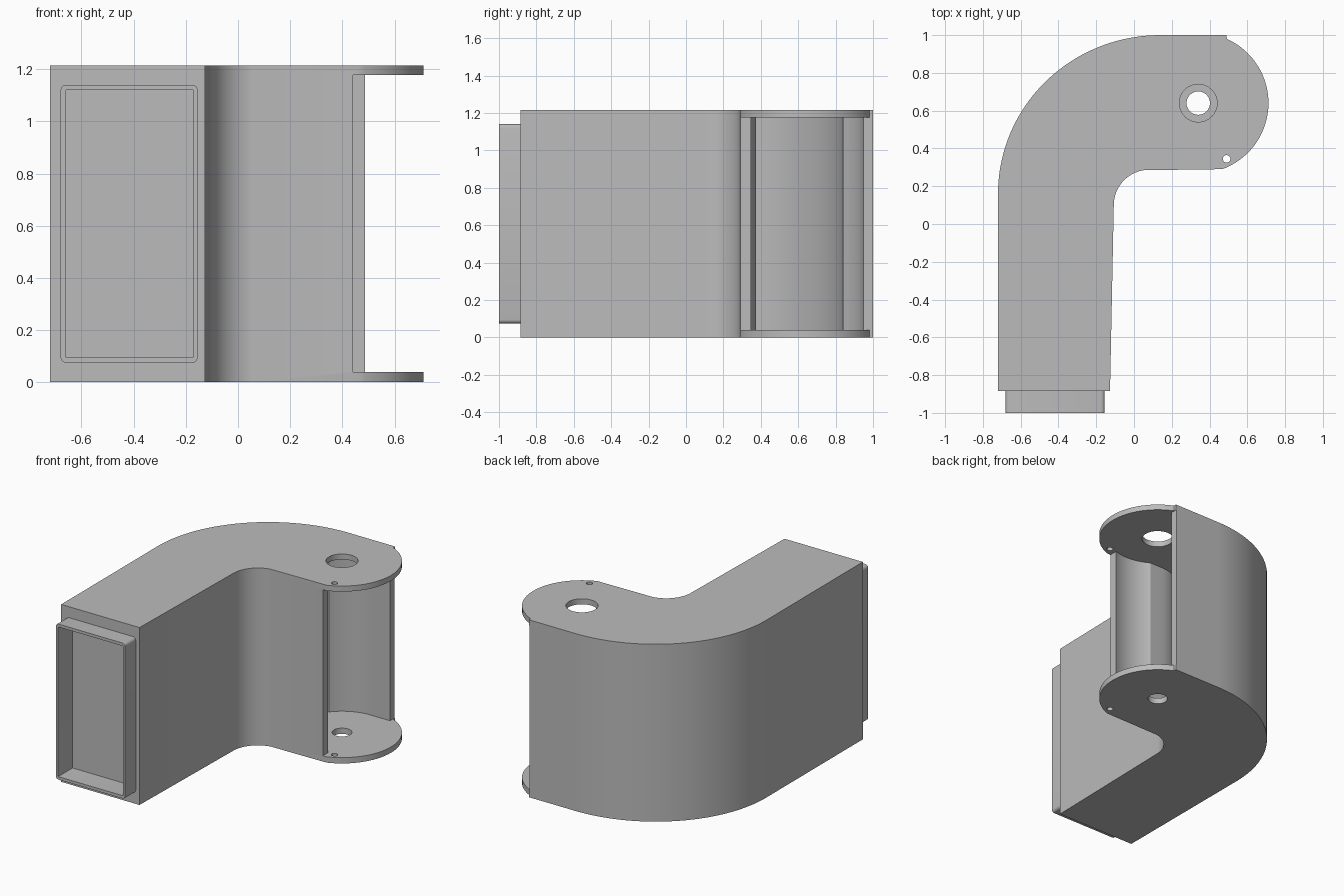
import bpy
import bmesh
from math import cos, sin, radians
from mathutils import Vector

cube = bpy.data.objects.get("Cube")
if cube:
    bpy.data.objects.remove(cube, do_unlink=True)

HEIGHT = 1.215
FLOOR, CEILING = 0.04, 1.177      # inner faces of the hinge plates
HINGE = (0.34, 0.64)

grey = bpy.data.materials.new("plain_grey")
grey.use_nodes = True
colour = (0.5, 0.5, 0.5, 1)
grey.diffuse_color = colour
grey.node_tree.nodes["Principled BSDF"].inputs["Base Color"].default_value = colour


def arc(centre, rx, ry, start, end, steps):
    angles = [radians(start + (end - start) * i / steps) for i in range(steps + 1)]
    return [(centre[0] + rx * cos(a), centre[1] + ry * sin(a)) for a in angles]


def make_object(name, bm):
    bmesh.ops.recalc_face_normals(bm, faces=bm.faces)
    mesh = bpy.data.meshes.new(name)
    bm.to_mesh(mesh)
    bm.free()
    mesh.materials.append(grey)
    obj = bpy.data.objects.new(name, mesh)
    bpy.context.collection.objects.link(obj)
    return obj


def prism(name, outline, low, high):
    bm = bmesh.new()
    base = bm.faces.new([bm.verts.new((x, y, low)) for x, y in outline])
    top = bmesh.ops.extrude_face_region(bm, geom=[base])["geom"]
    verts = [v for v in top if isinstance(v, bmesh.types.BMVert)]
    bmesh.ops.translate(bm, verts=verts, vec=(0, 0, high - low))
    return make_object(name, bm)


def rounded_box(name, low, high, radius):
    # Box with its four front-to-back edges rounded
    low, high = Vector(low), Vector(high)
    bm = bmesh.new()
    bmesh.ops.create_cube(bm, size=1)
    bmesh.ops.scale(bm, vec=high - low, verts=bm.verts)
    bmesh.ops.translate(bm, vec=(low + high) / 2, verts=bm.verts)
    edges = [e for e in bm.edges if abs(e.verts[0].co.y - e.verts[1].co.y) > 0.01]
    bmesh.ops.bevel(bm, geom=edges, offset=radius, segments=4, profile=0.5, affect='EDGES')
    return make_object(name, bm)


def combine(target, tool, operation):
    tool.hide_render = True
    mod = target.modifiers.new("cut", 'BOOLEAN')
    mod.operation, mod.solver, mod.object = operation, 'EXACT', tool
    graph = bpy.context.evaluated_depsgraph_get()
    result = bpy.data.meshes.new_from_object(target.evaluated_get(graph))
    target.modifiers.clear()
    target.data = result
    bpy.data.objects.remove(tool, do_unlink=True)


# Bent body with a round hinge end
outline = [(-0.72, -0.885)]
outline += arc((0.14, 0.16), 0.86, 0.84, 180, 90, 40)
outline += [(0.49, 1.0)]
outline += arc(HINGE, 0.372, 0.372, 66, -70, 48)
outline += arc((0.08, 0.1), 0.187, 0.187, 99, 180, 16)
outline += [(-0.127, -0.885)]
body = prism("bent_housing", outline, 0, HEIGHT)

# Front collar with a shallow recess
combine(body, rounded_box("collar", (-0.68, -1, 0.075), (-0.155, -0.8, 1.14), 0.02), 'UNION')
combine(body, rounded_box("recess", (-0.662, -1.1, 0.095), (-0.17, -0.845, 1.12), 0.004), 'DIFFERENCE')

# Clearance pocket between the two hinge plates
pocket = arc(HINGE, 0.31, 0.31, 90, 288.8, 48)
pocket += [(0.44, 0.2), (0.9, 0.2), (0.9, 1.1), (0.487, 1.1), (0.487, 0.95)]
combine(body, prism("pocket", pocket, FLOOR, CEILING), 'DIFFERENCE')

# Hollow passage round the bend
passage = [(-0.56, -0.7)]
passage += arc((0.14, 0.16), 0.7, 0.68, 180, 90, 32)
passage += [(0.3, 0.84), (0.3, 0.375)]
passage += arc((0.08, 0.1), 0.275, 0.275, 90, 180, 16)
passage += [(-0.2, -0.7)]
combine(body, prism("passage", passage, FLOOR, CEILING), 'DIFFERENCE')

# Pivot holes, wider in the upper plate, and the small pin holes
for centre, radius, low, high in (
        (HINGE, 0.1, 1, 1.4), (HINGE, 0.062, -0.2, 0.2),
        ((0.49, 0.345), 0.02, 1, 1.4), ((0.49, 0.345), 0.02, -0.2, 0.2)):
    ring = arc(centre, radius, radius, 0, 360, 32)[:-1]
    combine(body, prism("hole", ring, low, high), 'DIFFERENCE')

bpy.ops.object.select_all(action='DESELECT')
body.select_set(True)
bpy.context.view_layer.objects.active = body
bpy.ops.object.shade_smooth_by_angle(angle=radians(25))
